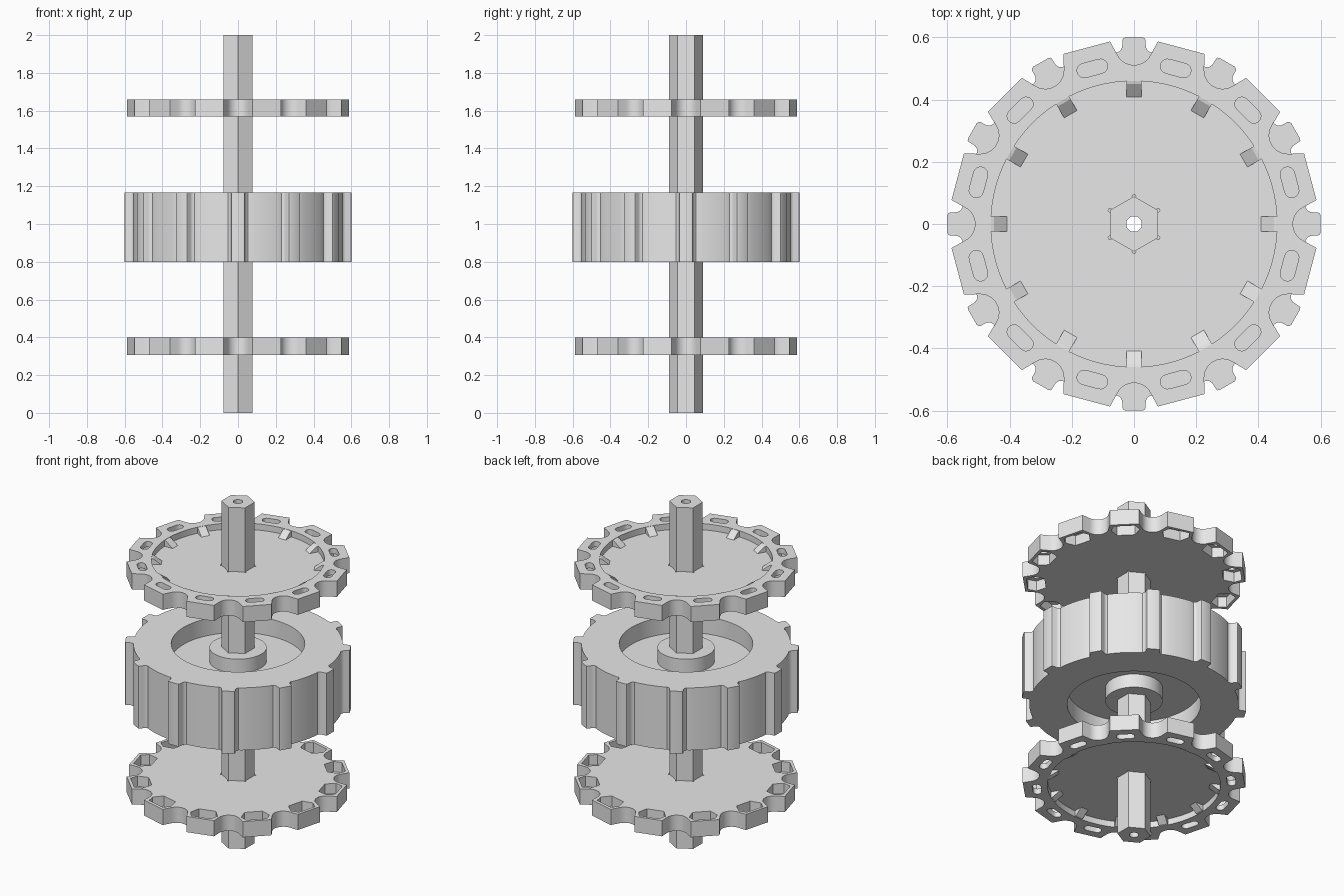
import bpy, bmesh
from math import pi, sin, cos, radians

old = bpy.data.objects.get("Cube")
if old:
    bpy.data.objects.remove(old, do_unlink=True)

COUNT = 12
STEP = 2 * pi / COUNT
MID_Z = 0.983          # centre height of the hub
PLATE_T = 0.092        # plate thickness
FLOOR = 0.056          # height of the recessed plate floor

grey = bpy.data.materials.new("light_grey")
grey.use_nodes = True
grey.diffuse_color = (0.8, 0.8, 0.8, 1)
grey.node_tree.nodes["Principled BSDF"].inputs["Base Color"].default_value = (0.8, 0.8, 0.8, 1)


def polar(r, t, a):
    """Point at radial distance r and tangential offset t around angle a."""
    return (r * cos(a) - t * sin(a), r * sin(a) + t * cos(a))


def circle(r, n=96, cx=0, cy=0, start=0):
    return [(cx + r * cos(start + 2 * pi * i / n), cy + r * sin(start + 2 * pi * i / n))
            for i in range(n)]


def prism(bm, outline, z0, z1):
    base = bm.faces.new([bm.verts.new((x, y, z0)) for x, y in outline])
    top = bmesh.ops.extrude_face_region(bm, geom=[base])["geom"]
    verts = [v for v in top if isinstance(v, bmesh.types.BMVert)]
    bmesh.ops.translate(bm, verts=verts, vec=(0, 0, z1 - z0))


def make(name, bm):
    bmesh.ops.recalc_face_normals(bm, faces=bm.faces[:])
    mesh = bpy.data.meshes.new(name)
    bm.to_mesh(mesh)
    bm.free()
    mesh.materials.append(grey)
    obj = bpy.data.objects.new(name, mesh)
    bpy.context.collection.objects.link(obj)
    return obj


def prisms(name, parts):
    bm = bmesh.new()
    for outline, z0, z1 in parts:
        prism(bm, outline, z0, z1)
    return make(name, bm)


def activate(obj):
    bpy.ops.object.select_all(action='DESELECT')
    obj.select_set(True)
    bpy.context.view_layer.objects.active = obj


def cut(obj, parts):
    cutter = prisms("cutter", parts)
    cutter.hide_render = True
    mod = obj.modifiers.new("cut", 'BOOLEAN')
    mod.operation = 'DIFFERENCE'
    mod.solver = 'EXACT'
    mod.object = cutter
    activate(obj)
    bpy.ops.object.modifier_apply(modifier=mod.name)
    bpy.data.objects.remove(cutter, do_unlink=True)


def smooth(obj):
    activate(obj)
    bpy.ops.object.shade_smooth_by_angle(angle=radians(30))


# Hexagonal shaft with a through hole
shaft = prisms("hex_shaft", [(circle(0.089, 6, start=pi / 2), 0, 2)])
cut(shaft, [(circle(0.025, 32), -0.1, 2.1)])
smooth(shaft)

# Hub drum with lugs around the rim and a recess in each end
drum_r = 0.556
lug = [(0.552, 0.052), (0.559, 0.043), (0.569, 0.038), (0.592, 0.037), (0.598, 0.034), (0.6, 0.028)]
profile = [(r, -t) for r, t in lug] + [(r, t) for r, t in reversed(lug)]
outline = []
for k in range(COUNT):
    a = k * STEP
    outline += [polar(r, t, a) for r, t in profile]
    edge = 0.115
    outline += [polar(drum_r, 0, a + edge + (STEP - 2 * edge) * i / 7) for i in range(8)]
z0, z1 = MID_Z - 0.183, MID_Z + 0.183
hub = prisms("hub_drum", [(outline, z0, z1)])
cut(hub, [(circle(0.355), z0 - 0.1, z0 + 0.1), (circle(0.355), z1 - 0.1, z1 + 0.1)])
cut(hub, [(circle(0.1, 32), z0 - 0.1, z1 + 0.1)])
smooth(hub)

# Central boss around the shaft
boss = prisms("hub_boss", [(circle(0.152, 64), z0 + 0.02, z1 - 0.02)])
cut(boss, [(circle(0.06, 32), 0, 2)])
smooth(boss)


def make_plate(name):
    # Scalloped outer edge
    outline, pockets, slots = [], [], []
    for k in range(COUNT):
        a = k * STEP
        outline.append(polar(0.587, -0.077, a))
        for i in range(11):
            b = radians(-64 + 12.8 * i)
            outline.append(polar(0.571 - 0.06 * cos(b), 0.06 * sin(b), a))
        outline.append(polar(0.587, 0.077, a))
        # Hexagonal pocket on the inner face, rounded slot on the outer face
        m = a + STEP / 2
        half = [(0.474, 0.048), (0.528, 0.076), (0.57, 0.056)]
        hexagon = half + [(r, -t) for r, t in reversed(half)]
        pockets.append(([polar(r, t, m) for r, t in hexagon], -0.05, 0.06))
        slot = []
        for side in (1, -1):
            for i in range(9):
                b = pi * i / 8
                slot.append(polar(0.518 + side * 0.023 * cos(b),
                                  side * (0.027 + 0.023 * sin(b)), m))
        slots.append((slot, 0.04, 0.15))
    plate = prisms(name, [(outline, 0, PLATE_T)])
    cut(plate, pockets + [(circle(0.46, 120), FLOOR, 0.15)])
    # Shaft opening with small corner reliefs
    reliefs = [(circle(0.006, 10, x, y), -0.05, 0.15) for x, y in circle(0.089, 6, start=pi / 2)]
    cut(plate, slots + reliefs + [(circle(0.06, 32), -0.05, 0.15)])
    smooth(plate)
    return plate


def make_ribs(name):
    # Wedges sloping from the rim down to the recessed floor
    bm = bmesh.new()
    wedge = [(0.405, FLOOR - 0.002), (0.462, FLOOR - 0.002), (0.462, PLATE_T - 0.001), (0.45, PLATE_T - 0.004)]
    for k in range(COUNT):
        sides = [[bm.verts.new((*polar(r, t, k * STEP), z)) for r, z in wedge]
                 for t in (-0.024, 0.024)]
        bm.faces.new(sides[0])
        bm.faces.new(sides[1][::-1])
        for i in range(4):
            j = (i + 1) % 4
            bm.faces.new((sides[0][i], sides[0][j], sides[1][j], sides[1][i]))
    return make(name, bm)


# Upper and lower end plates, outer faces pointing away from the hub
for level, sign in (("upper", 1), ("lower", -1)):
    for obj in (make_plate(level + "_plate"), make_ribs(level + "_plate_ribs")):
        obj.location.z = MID_Z + sign * 0.585
        if sign < 0:
            obj.rotation_euler.x = pi
